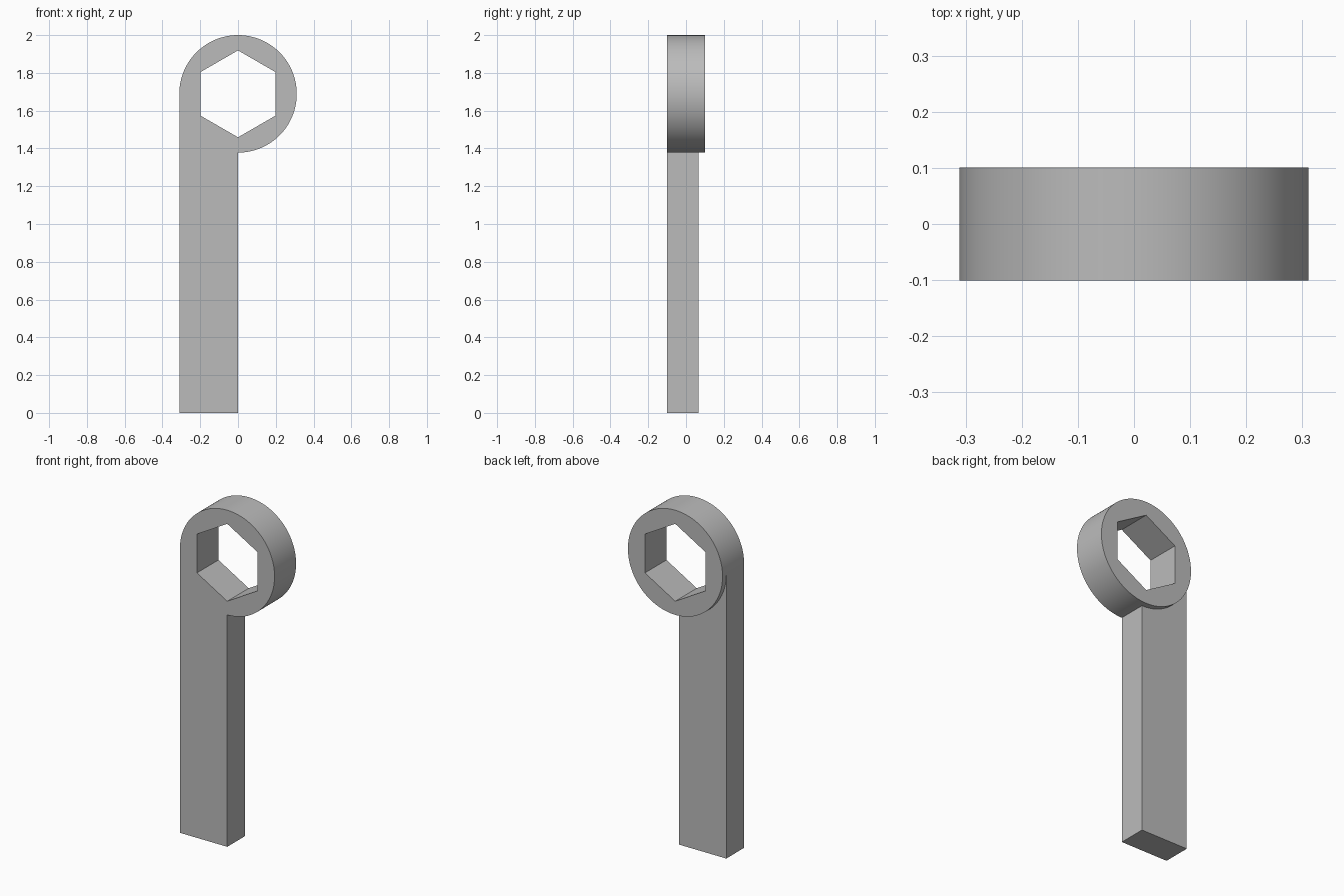
import bpy
import math

cube = bpy.data.objects.get("Cube")
if cube:
    bpy.data.objects.remove(cube, do_unlink=True)

R = 0.311            # ring outer radius
HEX = 0.23           # hexagon corner radius
CZ = 2 - R           # ring centre height
FRONT, BACK = -0.101, 0.101
HANDLE_BACK = 0.066

steel = bpy.data.materials.new("grey_steel")
steel.use_nodes = True
grey = (0.5, 0.5, 0.5, 1)
steel.diffuse_color = grey
steel.node_tree.nodes["Principled BSDF"].inputs["Base Color"].default_value = grey


def prism(name, sides, radius, depth):
    """Prism along y around the ring centre, with a corner at the top."""
    bpy.ops.mesh.primitive_cylinder_add(
        vertices=sides, radius=radius, depth=depth,
        location=(0, 0, CZ), rotation=(math.pi / 2, 0, 0))
    ob = bpy.context.object
    ob.name = name
    bpy.ops.object.transform_apply(location=True, rotation=True, scale=True)
    ob.data.materials.append(steel)
    return ob


def combine(target, tool, operation):
    """Apply an exact boolean and discard the tool."""
    mod = target.modifiers.new(operation.lower(), 'BOOLEAN')
    mod.operation = operation
    mod.solver = 'EXACT'
    mod.object = tool
    bpy.ops.object.select_all(action='DESELECT')
    target.select_set(True)
    bpy.context.view_layer.objects.active = target
    bpy.ops.object.modifier_apply(modifier=mod.name)
    bpy.data.objects.remove(tool, do_unlink=True)


# Round head
wrench = prism("ring_wrench", 128, R, BACK - FRONT)

# Flat handle, tangent to the left of the head and flush with its front
bpy.ops.mesh.primitive_cube_add(
    size=1, location=(-R / 2, (FRONT + HANDLE_BACK) / 2, CZ / 2))
handle = bpy.context.object
handle.name = "handle"
handle.scale = (R, HANDLE_BACK - FRONT, CZ)
bpy.ops.object.transform_apply(location=True, rotation=True, scale=True)
handle.data.materials.append(steel)
combine(wrench, handle, 'UNION')

# Hexagonal socket
combine(wrench, prism("hex_cutter", 6, HEX, 1), 'DIFFERENCE')

bpy.ops.object.shade_smooth_by_angle(angle=math.radians(30))
